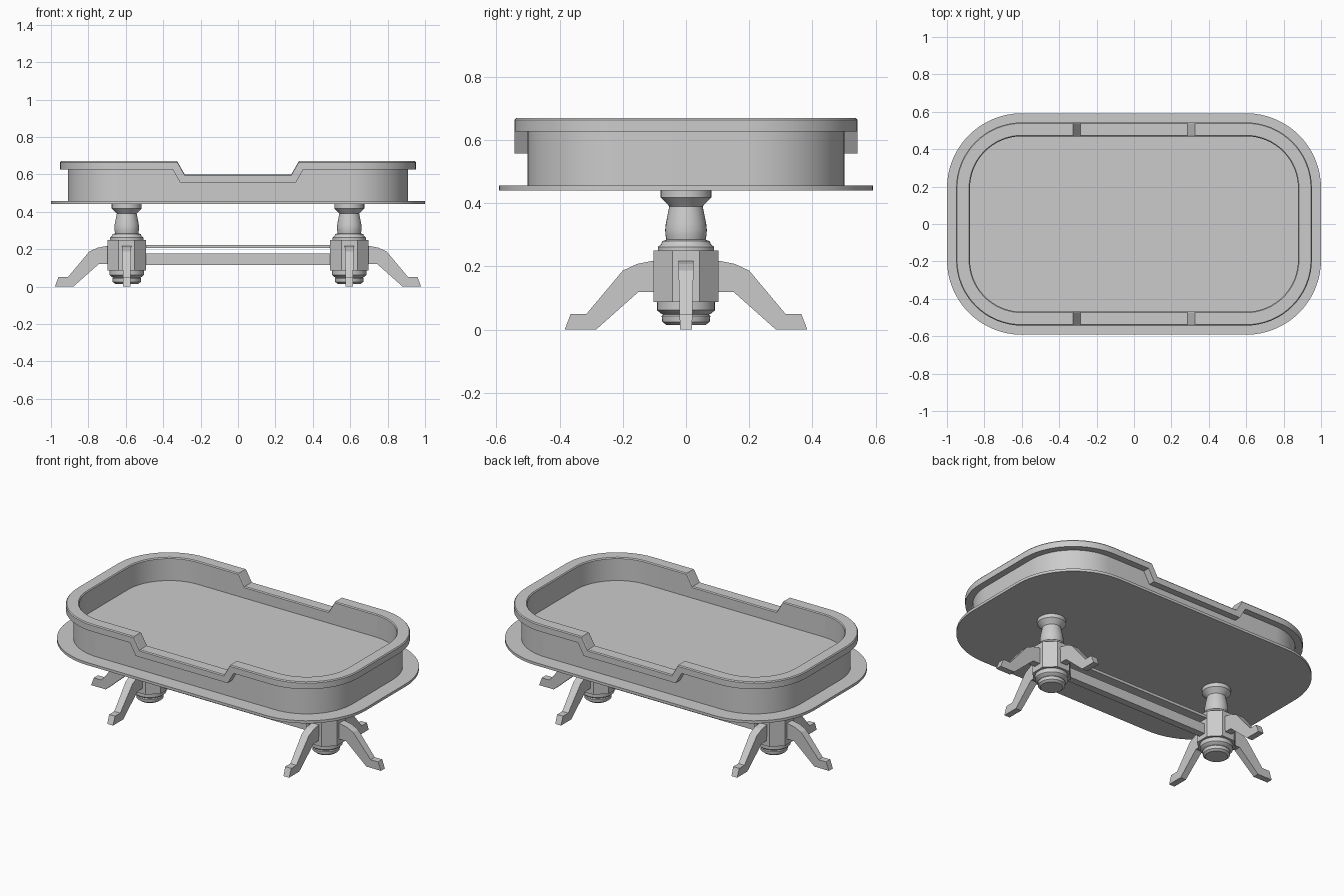
import bpy, bmesh
from math import sin, cos, pi, radians
from mathutils import Matrix

cube = bpy.data.objects.get("Cube")
if cube:
    bpy.data.objects.remove(cube)

grey = bpy.data.materials.new("plain grey")
grey.use_nodes = True
GREY = (0.6, 0.6, 0.6, 1)
grey.diffuse_color = GREY
grey.node_tree.nodes["Principled BSDF"].inputs["Base Color"].default_value = GREY

PEDESTAL_X = 0.595
CORE_X, CORE_Y = 0.6, 0.192     # corner centres shared by board, wall and rim


def finish(name, bm, smooth=True):
    bmesh.ops.recalc_face_normals(bm, faces=bm.faces[:])
    mesh = bpy.data.meshes.new(name)
    bm.to_mesh(mesh)
    bm.free()
    mesh.materials.append(grey)
    ob = bpy.data.objects.new(name, mesh)
    bpy.context.collection.objects.link(ob)
    if smooth:
        bpy.ops.object.select_all(action='DESELECT')
        ob.select_set(True)
        bpy.context.view_layer.objects.active = ob
        bpy.ops.object.shade_smooth_by_angle(angle=radians(30))
    return ob


def loft(bm, rings, close=False, caps=False):
    """Bridge successive closed rings of points with quads."""
    loops = [[bm.verts.new(p) for p in ring] for ring in rings]
    pairs = list(zip(loops, loops[1:]))
    if close:
        pairs.append((loops[-1], loops[0]))
    for a, b in pairs:
        n = len(a)
        for i in range(n):
            j = (i + 1) % n
            bm.faces.new((a[i], a[j], b[j], b[i]))
    if caps:
        bm.faces.new(loops[0])
        bm.faces.new(loops[-1])


def outline(r, z, drop=0, breaks=(0.325, 0.285), steps=16):
    """Rounded rectangle whose long sides can dip by 'drop' in the middle."""
    pts = []
    for k, (sx, sy) in enumerate([(1, 1), (-1, 1), (-1, -1), (1, -1)]):
        for i in range(steps + 1):
            a = pi / 2 * (k + i / steps)
            pts.append((sx * CORE_X + r * cos(a), sy * CORE_Y + r * sin(a), z))
        if k in (0, 2):
            outer, inner = breaks
            for x, d in ((outer, 0), (inner, drop), (-inner, drop), (-outer, 0)):
                pts.append((sx * x, sy * (CORE_Y + r), z - d))
    return pts


def slab(name, r, z0, z1):
    bm = bmesh.new()
    loft(bm, [outline(r, z0), outline(r, z1)], caps=True)
    finish(name, bm)


# Flat oval board, and the raised playing bed inside the wall
slab("board", 0.4, 0.441, 0.457)
slab("bed", 0.277, 0.457, 0.53)

# Surrounding wall with an overhanging rim, dipping at front and back
DIP = 0.07
LOW = (0.35, 0.31)
bm = bmesh.new()
loft(bm, [
    outline(0.31, 0.457, 0, LOW),
    outline(0.31, 0.627, DIP, LOW),
    outline(0.351, 0.627, DIP, LOW),
    outline(0.351, 0.664, DIP),
    outline(0.346, 0.67, DIP),
    outline(0.282, 0.67, DIP),
    outline(0.277, 0.664, DIP),
    outline(0.277, 0.457, 0),
], close=True)
finish("wall_and_rim", bm)


def lathe(name, x, profile, sides=32, turn=0):
    bm = bmesh.new()
    loft(bm, [[(x + r * cos(turn + 2 * pi * i / sides), r * sin(turn + 2 * pi * i / sides), z)
               for i in range(sides)] for r, z in profile], caps=True)
    return finish(name, bm)


def leg(name, x, angle):
    """Flat sawn leg reaching outwards, slightly thinner at the foot."""
    side = [(0.08, 0.217), (0.11, 0.217), (0.155, 0.208), (0.2, 0.187), (0.315, 0.05),
            (0.365, 0.05), (0.384, 0), (0.285, 0), (0.15, 0.12), (0.08, 0.12)]
    bm = bmesh.new()
    loft(bm, [[(d, s * (0.019 + 0.025 * z), z) for d, z in side] for s in (-1, 1)], caps=True)
    bm.transform(Matrix.Translation((x, 0, 0)) @ Matrix.Rotation(angle, 4, 'Z'))
    finish(name, bm, smooth=False)


# Two pedestals, each with a turned column, octagonal block, foot and three legs
BLOCK_R = 0.103 / cos(pi / 8)
for side, s in (("left", 1), ("right", -1)):
    x = s * PEDESTAL_X
    lathe(side + "_column", x, [
        (0.089, 0.245), (0.089, 0.262), (0.079, 0.27), (0.075, 0.28), (0.062, 0.285),
        (0.065, 0.3), (0.066, 0.315), (0.064, 0.335), (0.058, 0.365), (0.053, 0.39),
        (0.057, 0.395), (0.08, 0.418), (0.08, 0.441)])
    lathe(side + "_block", x, [(BLOCK_R, 0.087), (BLOCK_R, 0.25)], 8, pi / 8)
    lathe(side + "_foot", x, [
        (0.062, 0.015), (0.075, 0.025), (0.077, 0.043), (0.072, 0.048),
        (0.082, 0.053), (0.092, 0.062), (0.092, 0.092)])
    outward = 0 if s > 0 else pi
    for label, turn in (("outer", outward), ("back", pi / 2), ("front", -pi / 2)):
        leg(f"{side}_{label}_leg", x, turn)


# Stretchers joining the pedestals
def beam(name, half_width, z0, z1):
    bm = bmesh.new()
    bmesh.ops.create_cube(bm, size=1)
    bm.transform(Matrix.Translation((0, 0, (z0 + z1) / 2))
                 @ Matrix.Diagonal((2 * PEDESTAL_X - 0.16, 2 * half_width, z1 - z0, 1)))
    finish(name, bm, smooth=False)


beam("lower_stretcher", 0.022, 0.115, 0.176)
beam("upper_stretcher", 0.04, 0.205, 0.222)
